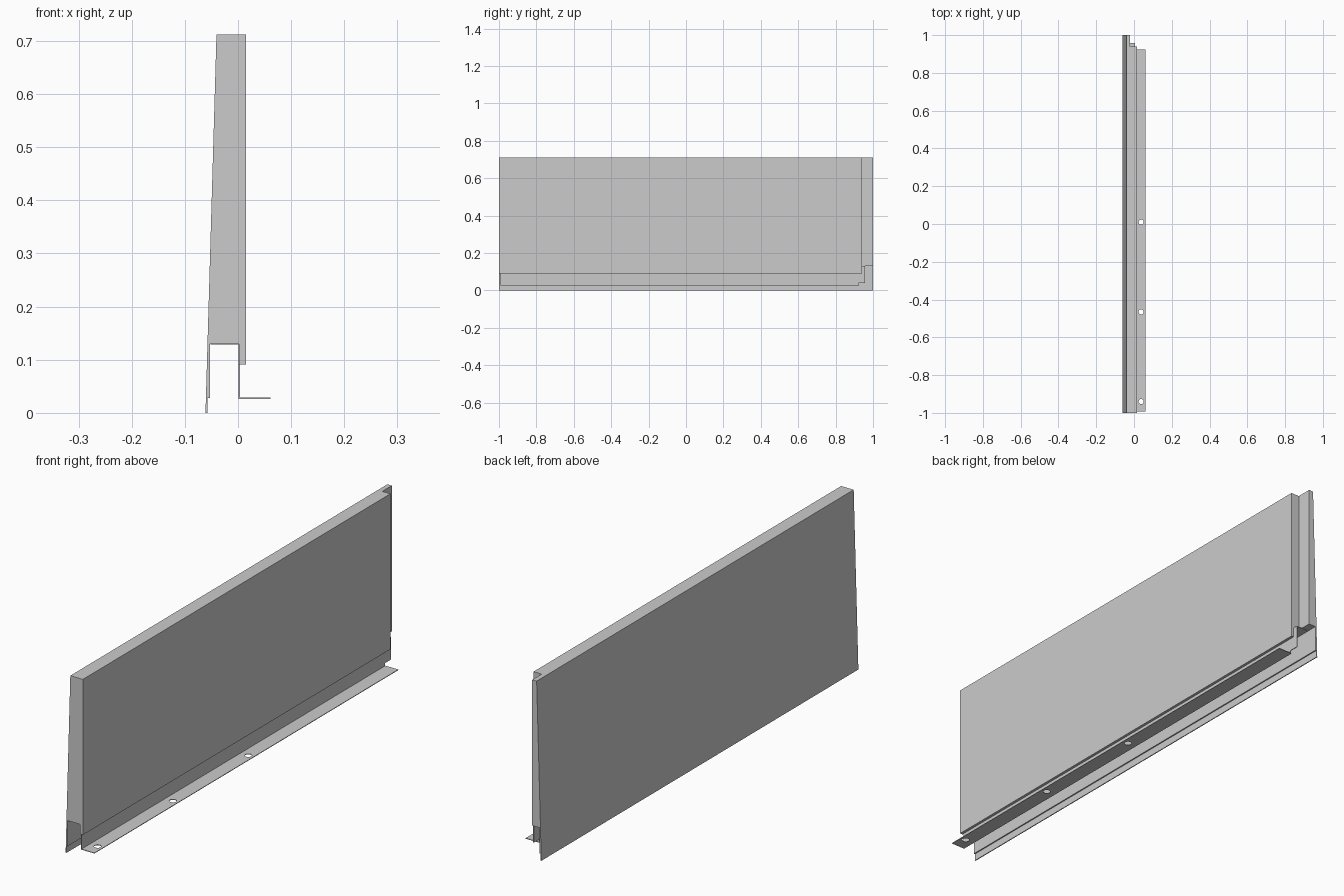
import bpy
import bmesh
from mathutils import Matrix, Vector

if "Cube" in bpy.data.objects:
    bpy.data.objects.remove(bpy.data.objects["Cube"])


def prism(name, points, to_3d, a, b):
    """Extrude a 2D outline between depths a and b; to_3d maps (u, v, depth) to xyz."""
    bm = bmesh.new()
    face = bm.faces.new([bm.verts.new(to_3d(u, v, a)) for u, v in points])
    ext = bmesh.ops.extrude_face_region(bm, geom=[face])
    verts = [g for g in ext["geom"] if isinstance(g, bmesh.types.BMVert)]
    offset = Vector(to_3d(0, 0, b)) - Vector(to_3d(0, 0, a))
    bmesh.ops.translate(bm, verts=verts, vec=offset)
    bmesh.ops.recalc_face_normals(bm, faces=bm.faces)
    return link(name, bm)


def link(name, bm):
    mesh = bpy.data.meshes.new(name)
    bm.to_mesh(mesh)
    bm.free()
    obj = bpy.data.objects.new(name, mesh)
    bpy.context.collection.objects.link(obj)
    return obj


def rect(u0, u1, v0, v1):
    return [(u0, v0), (u1, v0), (u1, v1), (u0, v1)]


def cut(target, cutter):
    cutter.hide_render = True
    cutter.hide_set(True)
    cutter.display_type = 'WIRE'
    mod = target.modifiers.new("cut", 'BOOLEAN')
    mod.operation = 'DIFFERENCE'
    mod.solver = 'EXACT'
    mod.object = cutter


def along_y(u, v, d):
    return (u, d, v)


def along_x(u, v, d):
    return (d, u, v)


def along_z(u, v, d):
    return (u, v, d)


# Tapered panel with the open channel and drip lip underneath
panel = prism("panel", [
    (-0.0612, 0), (-0.0575, 0), (-0.0575, 0.028), (-0.0525, 0.028),
    (-0.0525, 0.13), (0.002, 0.13), (0.002, 0.091), (0.015, 0.091),
    (0.015, 0.712), (-0.0405, 0.712)], along_y, -1, 1)

# Rebate at the back end of the panel
cut(panel, prism("rebate_cutter", rect(-0.021, 0.1, 0.94, 1.1), along_z, 0.05, 0.8))

# Mounting bracket: upright web with its back corner notched
prism("bracket_web", [
    (-0.993, 0.0265), (0.922, 0.0265), (0.922, 0.04), (0.958, 0.04),
    (0.958, 0.13), (-0.993, 0.13)], along_x, 0.0012, 0.0042)

# Bracket top plate closing the channel
prism("bracket_top_plate", rect(-0.0515, 0.0035, -0.993, 0.958), along_z, 0.1285, 0.131)

# Bracket foot flange with three screw holes
flange = prism("bracket_flange", rect(0.0025, 0.0612, -0.993, 0.924), along_z, 0.0265, 0.029)
bm = bmesh.new()
for y in (-0.94, -0.465, 0.01):
    bmesh.ops.create_cone(bm, cap_ends=True, segments=24, radius1=0.0135, radius2=0.0135,
                          depth=0.04, matrix=Matrix.Translation((0.038, y, 0.028)))
cut(flange, link("screw_hole_cutter", bm))
